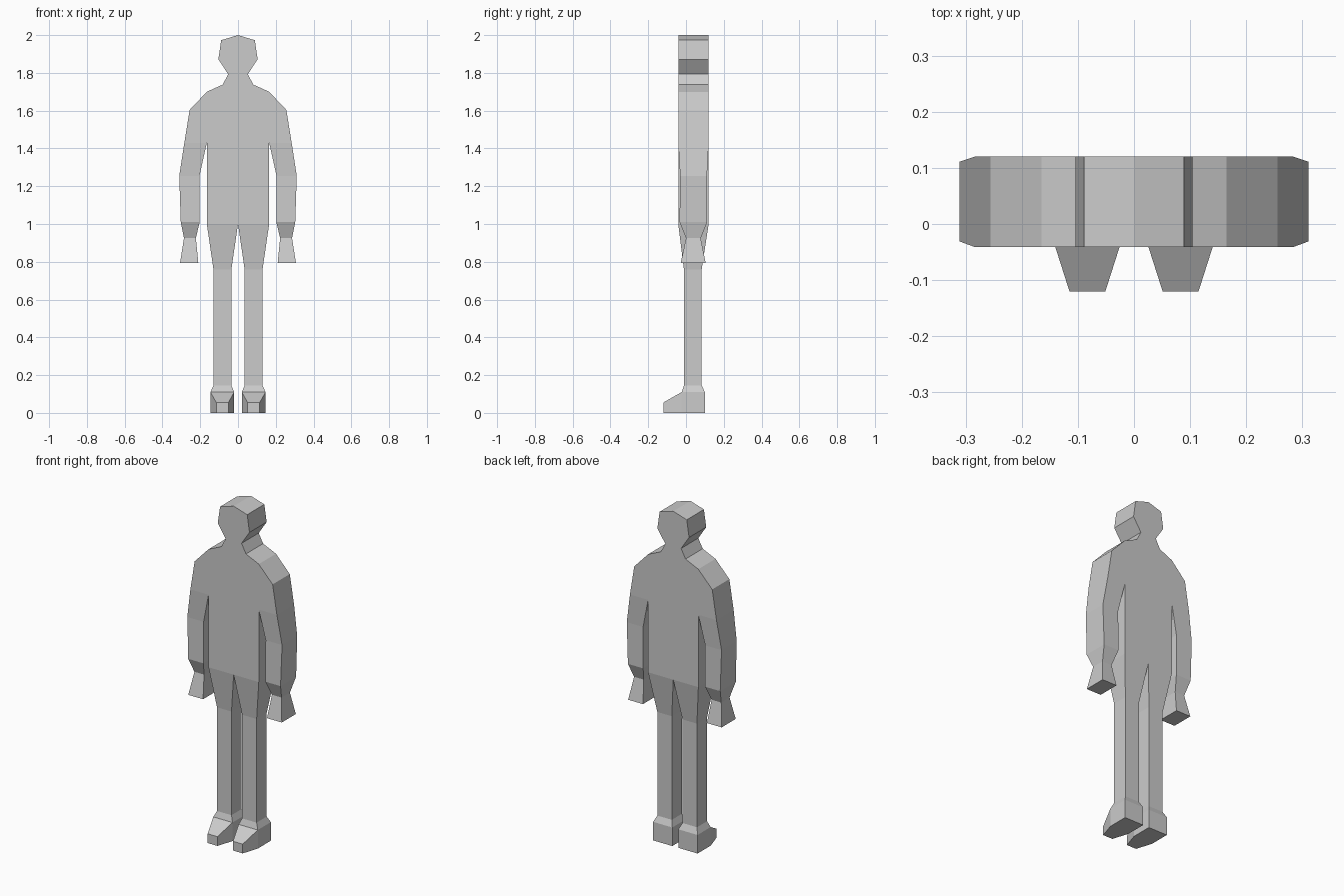
import bpy
import bmesh
from mathutils import Vector

if "Cube" in bpy.data.objects:
    bpy.data.objects.remove(bpy.data.objects["Cube"])

FRONT, BACK = -0.041, 0.12


def extrude_to(bm, face, lo, hi):
    """Extrude a quad and fit its corners to the box lo..hi."""
    new = bmesh.ops.extrude_discrete_faces(bm, faces=[face])["faces"][0]
    mid = new.calc_center_median()
    for v in new.verts:
        fit = [lo[i] if v.co[i] < mid[i] else hi[i] for i in range(3)]
        v.co = Vector(fit)
    return new


def loft_down(bm, face, sections):
    """Chain of downward extrusions; section = z, x0, x1, y0, y1."""
    for z, x0, x1, y0, y1 in sections:
        face = extrude_to(bm, face, (x0, y0, z), (x1, y1, z))
    return face


bm = bmesh.new()

# Half silhouette of head, torso and upper arm
profile = [(0, 2.0), (0.089, 1.973), (0.104, 1.872), (0.052, 1.793),
           (0.081, 1.738), (0.165, 1.70), (0.256, 1.604), (0.284, 1.43),
           (0.165, 1.43), (0.165, 1.0), (0, 1.0)]
front = [bm.verts.new((x, FRONT, z)) for x, z in profile]
back = [bm.verts.new((x, BACK, z)) for x, z in profile]
bm.faces.new(front)
bm.faces.new(back[::-1])
n = len(profile)
sides = [bm.faces.new((front[i], back[i], back[(i + 1) % n], front[(i + 1) % n]))
         for i in range(n)]
bmesh.ops.recalc_face_normals(bm, faces=bm.faces)
arm_root, leg_root, centre = sides[7], sides[9], sides[10]

# Arm and hand
loft_down(bm, arm_root, [
    (1.255, 0.204, 0.311, -0.031, 0.111),
    (1.01, 0.203, 0.303, -0.034, 0.112),
    (0.925, 0.223, 0.286, 0.0, 0.078),
    (0.793, 0.210, 0.307, -0.028, 0.104),
])

# Leg and foot block
loft_down(bm, leg_root, [
    (0.76, 0.035, 0.130, -0.011, 0.083),
    (0.145, 0.035, 0.130, -0.011, 0.083),
    (0.11, 0.020, 0.146, -0.023, 0.10),
    (0.0, 0.020, 0.146, -0.023, 0.10),
])

# Tapered toe from the front of the foot block
bm.normal_update()
toe_root = next(f for f in bm.faces
                if f.normal.y < -0.99 and f.calc_center_median().z < 0.1)
extrude_to(bm, toe_root, (0.051, -0.12, 0.0), (0.115, -0.12, 0.055))

# Open the middle and mirror the other half
bmesh.ops.delete(bm, geom=[centre], context="FACES")
bmesh.ops.recalc_face_normals(bm, faces=bm.faces)
mesh = bpy.data.meshes.new("body")
bm.to_mesh(mesh)
bm.free()
body = bpy.data.objects.new("body", mesh)
bpy.context.collection.objects.link(body)
mirror = body.modifiers.new("mirror", "MIRROR")
mirror.use_axis[0] = True
mirror.use_clip = True
